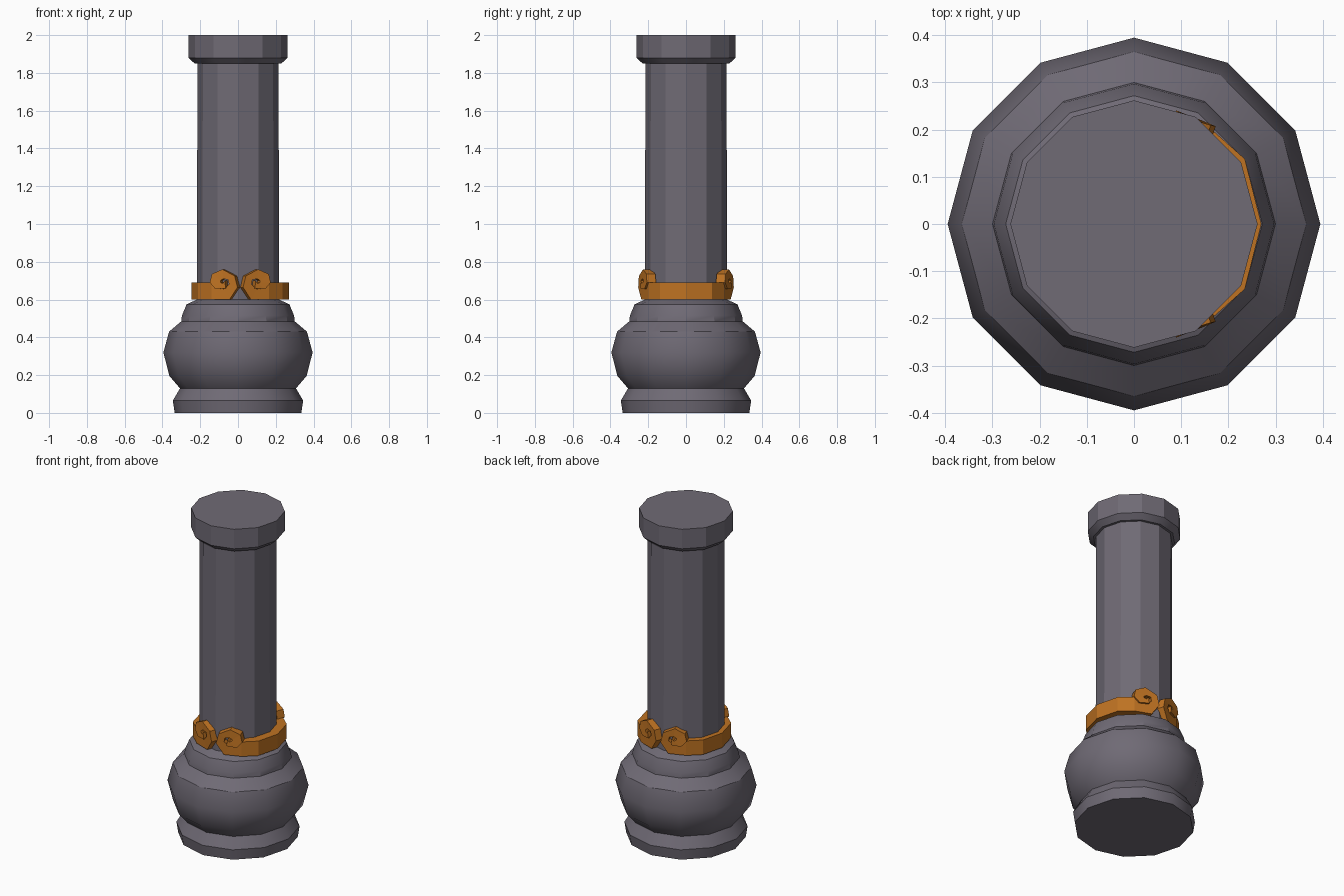
import bpy, bmesh, math

if "Cube" in bpy.data.objects:
    bpy.data.objects.remove(bpy.data.objects["Cube"])


def material(name, rgb):
    m = bpy.data.materials.new(name)
    m.diffuse_color = (*rgb, 1.0)
    m.use_nodes = True
    m.node_tree.nodes["Principled BSDF"].inputs["Base Color"].default_value = m.diffuse_color
    return m


stone = material("grey stone", (0.16, 0.145, 0.178))
gold = material("orange gold", (0.52, 0.17, 0.016))


def add_object(name, bm, mat, x=0.0):
    bmesh.ops.recalc_face_normals(bm, faces=bm.faces)
    me = bpy.data.meshes.new(name)
    bm.to_mesh(me)
    bm.free()
    me.materials.append(mat)
    ob = bpy.data.objects.new(name, me)
    ob.location.x = x
    bpy.context.collection.objects.link(ob)
    return ob


# Twelve-sided turned column: (radius, height) profile
profile = [(0.335, 0), (0.345, 0.065), (0.307, 0.13), (0.363, 0.195),
           (0.395, 0.32), (0.365, 0.43), (0.30, 0.485), (0.297, 0.515),
           (0.272, 0.575), (0.217, 0.6), (0.215, 1.85), (0.23, 1.85),
           (0.262, 1.88), (0.262, 2.0)]
N = 12
bm = bmesh.new()
rings = [[bm.verts.new((r * math.cos(math.tau * i / N), r * math.sin(math.tau * i / N), z))
          for i in range(N)] for r, z in profile]
for a, b in zip(rings, rings[1:]):
    for i in range(N):
        j = (i + 1) % N
        bm.faces.new((a[i], a[j], b[j], b[i]))
bm.faces.new(rings[0])
bm.faces.new(rings[-1])
column = add_object("column", bm, stone)
bpy.context.view_layer.objects.active = column
column.select_set(True)
bpy.ops.object.shade_smooth_by_angle(angle=math.radians(29.8))

# Scroll bands: a quarter is built and mirrored to four curled ends
CX = 0.012
bm = bmesh.new()
sections = []


def section(bottom_out, bottom_in, top_out, top_in):
    sections.append([bm.verts.new((p[0] - CX, p[1], p[2]))
                     for p in (bottom_out, top_out, top_in, bottom_in)])


# Plain band around the side
for (xo, yo), (xi, yi) in (((0.27, 0), (0.208, 0)), ((0.235, -0.138), (0.18, -0.108))):
    section((xo, yo, 0.6), (xi, yi, 0.6), (xo, yo, 0.69), (xi, yi, 0.69))

# Spiral end, lying in a slanted plane: outer x, z, then inner x, z
curl = [(0.165, 0.60, 0.165, 0.69), (0.068, 0.60, 0.10, 0.655),
        (0.026, 0.665, 0.07, 0.68), (0.04, 0.725, 0.075, 0.705),
        (0.105, 0.76, 0.10, 0.71), (0.16, 0.735, 0.115, 0.70),
        (0.17, 0.69, 0.112, 0.69), (0.14, 0.655, 0.10, 0.685),
        (0.085, 0.66, 0.09, 0.70)]


def slanted(x, z, d):
    return (x + 0.34 * d, -0.25 + 0.36 * (x - 0.026) - 0.94 * d, z)


for k, (xo, zo, xi, zi) in enumerate(curl):
    d = 0.0016 * k
    section(slanted(xo, zo, d), slanted(xo, zo, -0.042),
            slanted(xi, zi, d), slanted(xi, zi, -0.042))
for a, b in zip(sections, sections[1:]):
    for i in range(4):
        j = (i + 1) % 4
        bm.faces.new((a[i], a[j], b[j], b[i]))
bm.faces.new(sections[-1])
bands = add_object("scroll_bands", bm, gold, CX)
mod = bands.modifiers.new("four ends", 'MIRROR')
mod.use_axis = (True, True, False)
mod.merge_threshold = 0.0005
